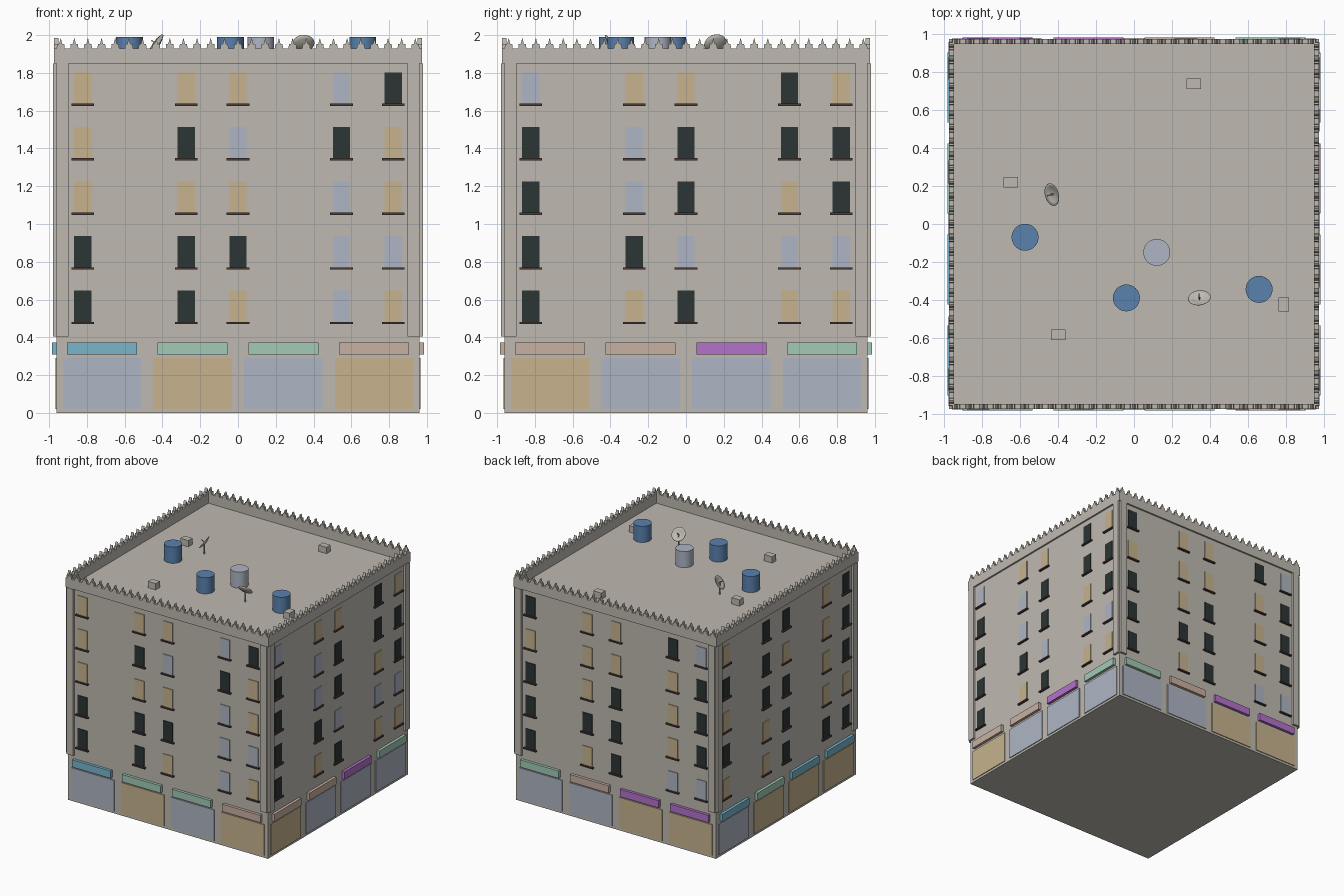
import bpy, bmesh, math
from mathutils import Matrix, Vector

cube = bpy.data.objects.get("Cube")
if cube:
    bpy.data.objects.remove(cube)


def material(name, rgb):
    m = bpy.data.materials.new(name)
    m.use_nodes = True
    m.diffuse_color = (*rgb, 1)
    bsdf = next(n for n in m.node_tree.nodes if n.type == 'BSDF_PRINCIPLED')
    bsdf.inputs["Base Color"].default_value = (*rgb, 1)
    return m


STONE = material("stone", (.52, .49, .44))
TAN = material("lit tan", (.57, .45, .27))
LILAC = material("pale blue glass", (.42, .46, .55))
DARK = material("dark glass", (.025, .035, .035))
SILL = material("sill brown", (.07, .045, .04))
CYAN = material("sign cyan", (.19, .47, .60))
GREEN = material("sign green", (.36, .59, .47))
BEIGE = material("sign beige", (.58, .44, .36))
PURPLE = material("sign purple", (.46, .17, .60))
BLUE = material("tank blue", (.10, .22, .42))
GLASS = {"T": TAN, "L": LILAC, "D": DARK}
SIGN = {"C": CYAN, "G": GREEN, "B": BEIGE, "P": PURPLE}


def finish(name, bm, mat, matrix=None):
    if matrix:
        bm.transform(matrix)
    bmesh.ops.recalc_face_normals(bm, faces=bm.faces)
    mesh = bpy.data.meshes.new(name)
    bm.to_mesh(mesh)
    bm.free()
    mesh.materials.append(mat)
    ob = bpy.data.objects.new(name, mesh)
    bpy.context.collection.objects.link(ob)
    return ob


def box(name, mat, x, y, z, matrix=None):
    """Box from (low, high) ranges on each axis."""
    bm = bmesh.new()
    bmesh.ops.create_cube(bm, size=1)
    for v in bm.verts:
        v.co = [r[0] if c < 0 else r[1] for c, r in zip(v.co, (x, y, z))]
    return finish(name, bm, mat, matrix)


def cylinder(name, mat, x, y, z0, z1, r, sides=32):
    bm = bmesh.new()
    bmesh.ops.create_cone(bm, cap_ends=True, segments=sides, radius1=r, radius2=r, depth=z1 - z0)
    return finish(name, bm, mat, Matrix.Translation((x, y, (z0 + z1) / 2)))


WALL, TRIM, FRIEZE, INNER = .96, .98, .975, .95
ROOF = 1.85

# Main block, its top is the roof
box("building_body", STONE, (-WALL, WALL), (-WALL, WALL), (0, ROOF))

# Each facade, listed as: windows from the top row down, signs, shop fronts
facades = {
    "front": ("TTTLD TDLDT TTTLT DDDLL DDTLT", "CGGB", "LTLT"),
    "right": ("LTTDT DLDDD DLDTD DDLLL DTDTT", "BBPG", "TLLL"),
    "back": ("DTTDL TTTTD DTDTD DDDTD DTDLL", "GBPP", "LLTT"),
    "left": ("TDDTD DDTTD TDDTD DTDTT TTDDD", "CGCC", "LTTT"),
}


def parapet(side, turn):
    """Frieze with a stepped, pointed crest along the top."""
    teeth = 27
    tooth = [(0, 1.93), (.2, 1.93), (.24, 1.953), (.38, 1.953), (.5, 1.985),
             (.62, 1.953), (.76, 1.953), (.8, 1.93)]
    pitch = 2 * FRIEZE / teeth
    pts = [(-FRIEZE + (i + t) * pitch, z) for i in range(teeth) for t, z in tooth]
    pts += [(FRIEZE, 1.93), (FRIEZE, ROOF), (-FRIEZE, ROOF)]
    bm = bmesh.new()
    face = bm.faces.new([bm.verts.new((x, -FRIEZE, z)) for x, z in pts])
    ext = bmesh.ops.extrude_face_region(bm, geom=[face])
    moved = [v for v in ext["geom"] if isinstance(v, bmesh.types.BMVert)]
    bmesh.ops.translate(bm, verts=moved, vec=(0, FRIEZE - INNER, 0))
    finish(side + "_parapet", bm, STONE, turn)


for k, (side, (windows, signs, shops)) in enumerate(facades.items()):
    turn = Matrix.Rotation(k * math.pi / 2, 4, 'Z')
    parapet(side, turn)

    # Corner pilasters
    for s in (-1, 1):
        box(side + "_pilaster", STONE, sorted((s * .898, s * WALL)), (-TRIM, -WALL + .01), (.405, ROOF), turn)

    # Windows and sills, two of the seven bays are blank
    for row, line in enumerate(windows.split()):
        z = 1.638 - row * .289
        for col, code in zip((-3, -1, 0, 2, 3), line):
            x = col * .274
            box(side + "_window", GLASS[code], (x - .046, x + .046), (-WALL - .006, -WALL + .003), (z, z + .165), turn)
            box(side + "_sill", SILL, (x - .06, x + .06), (-WALL - .018, -WALL + .003), (z - .012, z), turn)

    # Shop fronts with sign boards
    for i in range(4):
        x = (i - 1.5) * .48
        box(side + "_shop_front", GLASS[shops[i]], (x - .207, x + .207), (-WALL - .007, -WALL + .002), (.02, .29), turn)
        box(side + "_sign_board", SIGN[signs[i]], (x - .185, x + .185), (-WALL - .024, -WALL + .002), (.308, .372), turn)

# Roof tanks
for x, y, mat in ((-.575, -.07, BLUE), (-.04, -.39, BLUE), (.66, -.345, BLUE), (.12, -.15, LILAC)):
    tank = cylinder("roof_tank", mat, x, y, ROOF, 1.99, .071)
    tank.data.shade_smooth()
    tank.data.set_sharp_from_angle(angle=math.radians(40))

# Roof vents
for x, y, w, d in ((-.65, .22, .038, .028), (.315, .74, .038, .028), (-.4, -.585, .038, .028), (.79, -.425, .028, .038)):
    box("roof_vent", STONE, (x - w, x + w), (y - d, y + d), (ROOF, ROOF + .055))


def dish(x, y, aim):
    """Shallow bowl on a post, with a feed rod."""
    rot = Vector(aim).to_track_quat('Z', 'Y').to_matrix().to_4x4()
    place = Matrix.Translation((x, y, 1.955)) @ rot
    bm = bmesh.new()
    rings = [(.0, -.016), (.022, -.014), (.042, -.008), (.06, 0)]
    verts = [bm.verts.new((r, 0, z)) for r, z in rings]
    edges = [bm.edges.new(p) for p in zip(verts, verts[1:])]
    bmesh.ops.spin(bm, geom=verts + edges, axis=(0, 0, 1), cent=(0, 0, 0), angle=2 * math.pi, steps=24)
    bmesh.ops.remove_doubles(bm, verts=bm.verts, dist=.0005)
    bowl = finish("dish_bowl", bm, STONE, place)
    bowl.data.shade_smooth()
    mod = bowl.modifiers.new("thickness", 'SOLIDIFY')
    mod.thickness = .003
    box("dish_feed", STONE, (-.003, .003), (-.003, .003), (-.014, .03), place)
    cylinder("dish_post", STONE, x, y, ROOF, 1.945, .006, 8)


dish(-.435, .155, (-.8, -.22, .6))
dish(.345, -.39, (-.1, .75, .65))
